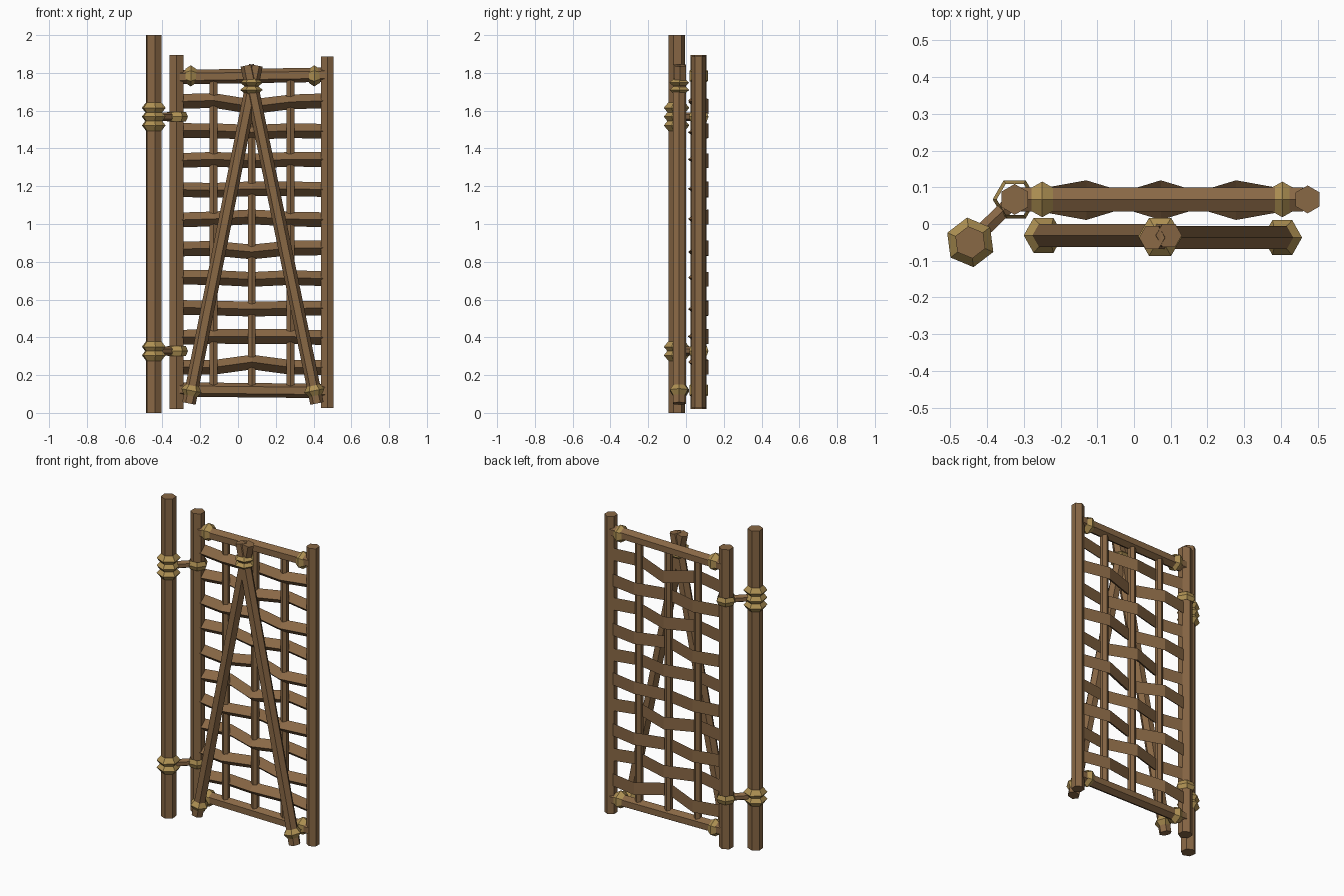
import bpy, bmesh, random
from math import sin, cos, pi
from mathutils import Vector

random.seed(4)
cube = bpy.data.objects.get("Cube")
if cube:
    bpy.data.objects.remove(cube)


def material(name, rgb):
    m = bpy.data.materials.new(name)
    m.use_nodes = True
    m.diffuse_color = (*rgb, 1)
    m.node_tree.nodes["Principled BSDF"].inputs["Base Color"].default_value = (*rgb, 1)
    return m


WOOD = material("brown wood", (0.25, 0.138, 0.06))
ROPE = material("straw rope", (0.43, 0.285, 0.088))


def loft(name, sections, mat, closed=False):
    """Skin a list of equal-sized point loops; cap the ends or join them up."""
    bm = bmesh.new()
    loops = [[bm.verts.new(p) for p in s] for s in sections]
    n = len(loops[0])
    pairs = list(zip(loops, loops[1:]))
    if closed:
        pairs.append((loops[-1], loops[0]))
    else:
        bm.faces.new(loops[0])
        bm.faces.new(loops[-1])
    for a, b in pairs:
        for i in range(n):
            j = (i + 1) % n
            bm.faces.new((a[i], a[j], b[j], b[i]))
    bmesh.ops.recalc_face_normals(bm, faces=bm.faces)
    mesh = bpy.data.meshes.new(name)
    bm.to_mesh(mesh)
    bm.free()
    mesh.materials.append(mat)
    obj = bpy.data.objects.new(name, mesh)
    bpy.context.collection.objects.link(obj)
    return obj


def ring_points(r, z, spin=0, n=6):
    return [(r * cos(pi / 2 + spin + 2 * pi * i / n),
             r * sin(pi / 2 + spin + 2 * pi * i / n), z) for i in range(n)]


def aim(obj, origin, direction):
    obj.rotation_mode = 'QUATERNION'
    if abs(direction.normalized().z) < 0.9999:
        obj.rotation_quaternion = direction.to_track_quat('Z', 'Y')
    obj.location = origin


def pole(name, a, b, r, spin=0):
    a, b = Vector(a), Vector(b)
    obj = loft(name, [ring_points(r, 0, spin), ring_points(r, (b - a).length, spin)], WOOD)
    aim(obj, a, b - a)


def lashing(name, at, axis, inner, outer, half, spin=0):
    """Rope band with a ridged outside, wrapped round an axis."""
    profile = [(inner, -half), (outer, 0), (inner, half)]
    obj = loft(name, [ring_points(r, z, spin) for r, z in profile], ROPE, closed=True)
    aim(obj, at, Vector(axis))


GATE_Y = 0.067
BRACE_Y = -0.035
POST = (-0.446, -0.05)
POST_SPIN = 0.13

# Hinge post and the two gate stiles
pole("hinge_post", (*POST, 0), (*POST, 2), 0.044, POST_SPIN)
pole("hinge_stile", (-0.325, GATE_Y, 0.02), (-0.325, GATE_Y, 1.895), 0.042)
pole("latch_stile", (0.473, GATE_Y, 0.025), (0.473, GATE_Y, 1.888), 0.038)

# Rails with rope near each end
for label, z, rise in (("bottom", 0.12, -0.004), ("top", 1.784, 0.006)):
    pole(label + "_rail", (-0.31, GATE_Y, z - rise), (0.46, GATE_Y, z + rise), 0.038)
    for x in (-0.25, 0.404):
        lashing(label + "_rail_lashing", (x, GATE_Y, z), (1, 0, 0), 0.037, 0.056, 0.029)

# Upright stakes
stakes = (-0.13, 0.073, 0.278)
for x in stakes:
    pole("stake", (x, GATE_Y, 0.12), (x, GATE_Y, 1.78), 0.024)

# Woven slats, passing in front of and behind the stakes in turn
mid_bumps = (0.025, 0, -0.005, -0.01, -0.02, 0.01, 0, -0.005, -0.01, -0.025)
for row, bump in enumerate(mid_bumps):
    side = -0.031 if row % 2 else 0.031
    path = [(-0.3, 0, 0), (stakes[0], side, 0), (stakes[1], -side, bump),
            (stakes[2], side, 0), (0.45, 0, 0)]
    sections = []
    for x, dy, dz in path:
        y = GATE_Y + dy
        z = 0.245 + row * 0.1562 + dz + random.uniform(-0.005, 0.005)
        sections.append([(x, y - 0.025, z), (x, y + 0.021, z + 0.039), (x, y + 0.021, z - 0.039)])
    loft("woven_slat", sections, WOOD)

# Crossed braces on the front, tied at the feet and the top
for label, foot, head, y in (("right", -0.26, 0.095, BRACE_Y + 0.004),
                             ("left", 0.418, 0.049, BRACE_Y - 0.002)):
    a, b = Vector((foot, y, 0.05)), Vector((head, y, 1.84))
    pole(label + "_brace", a, b, 0.036)
    lashing(label + "_foot_lashing", a.lerp(b, 0.038), b - a, 0.036, 0.055, 0.027)
for z in (1.71, 1.748):
    lashing("peak_lashing", (0.071, BRACE_Y, z), (0, 0, 1), 0.03, 0.06, 0.024, pi / 6)

# Hinges: stacked rope on the post, a short arm and a loose loop on the stile
for arm_z, wraps in ((0.328, (0.305, 0.35)), (1.568, (1.522, 1.568, 1.615))):
    pole("hinge_arm", (*POST, arm_z), (-0.325, GATE_Y, arm_z), 0.023)
    lashing("stile_loop", (-0.325, GATE_Y, arm_z), (0, 0, 1), 0.049, 0.06, 0.026, pi / 6)
    for z in wraps:
        lashing("post_lashing", (*POST, z), (0, 0, 1), 0.044, 0.068, 0.029, POST_SPIN)
